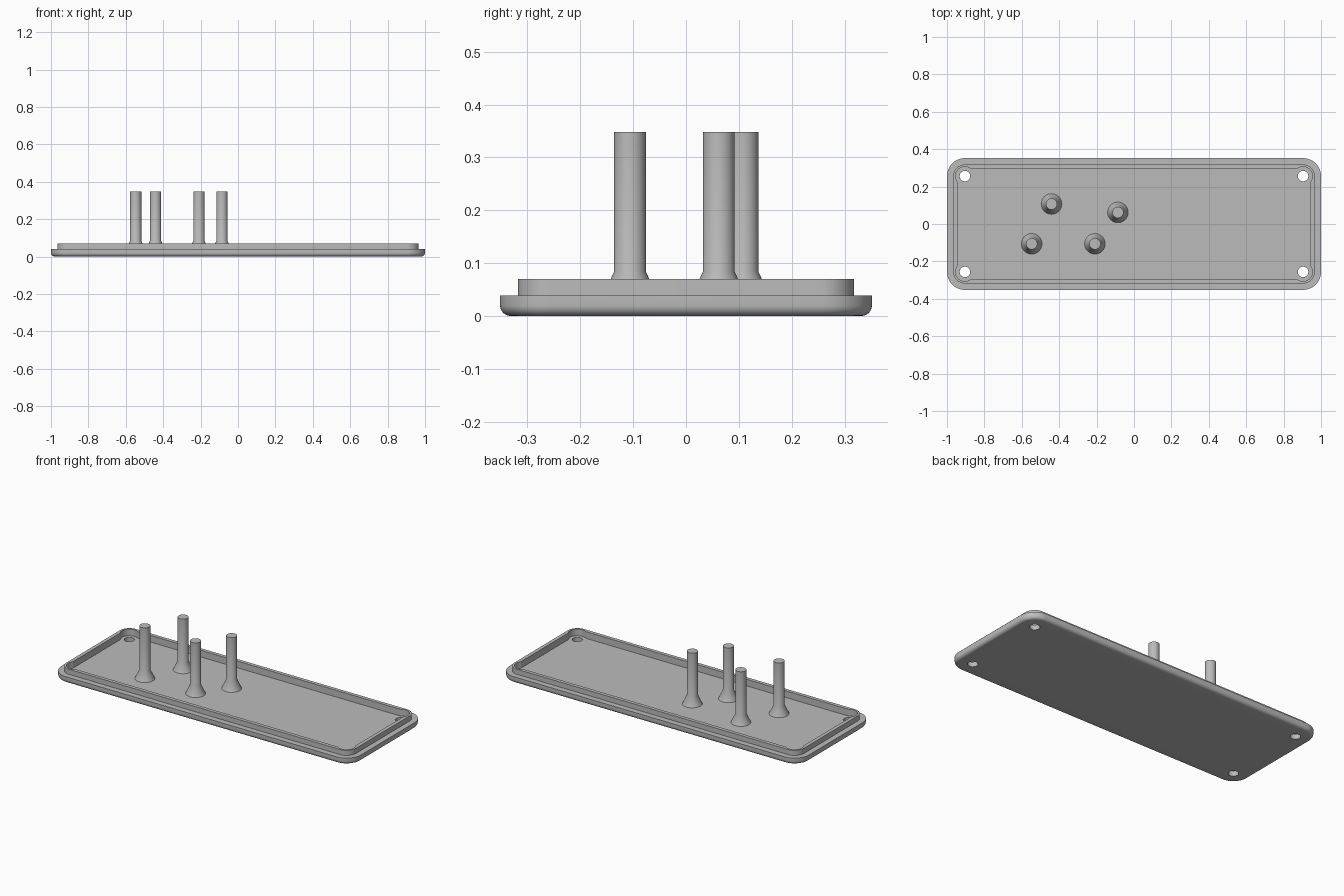
import bpy, bmesh
from math import sin, cos, acos, pi, radians

if "Cube" in bpy.data.objects:
    bpy.data.objects.remove(bpy.data.objects["Cube"], do_unlink=True)

grey = bpy.data.materials.new("plain grey")
grey.use_nodes = True
grey.diffuse_color = (0.5, 0.5, 0.5, 1)
grey.node_tree.nodes["Principled BSDF"].inputs["Base Color"].default_value = (0.5, 0.5, 0.5, 1)

# Screw holes sit at the shared centre of every rounded corner
HOLE_X, HOLE_Y, HOLE_R = 0.904, 0.256, 0.028
FLOOR, FLANGE, LIP_TOP, POST_TOP = 0.03, 0.039, 0.07, 0.348
ARC = 16


def outline(offset, radius=None):
    """Rounded rectangle; a radius above the offset bulges the corners outward."""
    radius = radius or offset
    extra = acos(offset / radius)
    points = []
    for k, (sx, sy) in enumerate([(1, 1), (-1, 1), (-1, -1), (1, -1)]):
        for i in range(ARC + 1):
            a = k * pi / 2 - extra + (pi / 2 + 2 * extra) * i / ARC
            points.append((sx * HOLE_X + radius * cos(a), sy * HOLE_Y + radius * sin(a)))
    return points


def circle(x, y, r, n=40):
    return [(x + r * cos(2 * pi * i / n), y + r * sin(2 * pi * i / n)) for i in range(n)]


def loft(bm, sections):
    """Skin a stack of (outline, height) sections and cap both ends."""
    rings = [[bm.verts.new((x, y, z)) for x, y in pts] for pts, z in sections]
    for a, b in zip(rings, rings[1:]):
        n = len(a)
        for i in range(n):
            j = (i + 1) % n
            bm.faces.new((a[i], a[j], b[j], b[i]))
    bm.faces.new(rings[0][::-1])
    bm.faces.new(rings[-1])


def make(name, bm):
    bmesh.ops.recalc_face_normals(bm, faces=bm.faces)
    mesh = bpy.data.meshes.new(name)
    bm.to_mesh(mesh)
    bm.free()
    ob = bpy.data.objects.new(name, mesh)
    mesh.materials.append(grey)
    bpy.context.collection.objects.link(ob)
    return ob


def activate(ob):
    bpy.ops.object.select_all(action='DESELECT')
    ob.select_set(True)
    bpy.context.view_layer.objects.active = ob


def smooth(ob):
    activate(ob)
    bpy.ops.object.shade_smooth_by_angle(angle=radians(25))


# Cover plate: filleted underside, flange, raised lip and sunken floor
FILLET, EDGE = 0.02, 0.096
sections = []
for i in range(7):
    a = pi / 2 * i / 6
    sections.append((outline(EDGE - FILLET + FILLET * sin(a)), FILLET - FILLET * cos(a)))
sections += [
    (outline(EDGE), FLANGE),
    (outline(0.062), FLANGE),
    (outline(0.062), LIP_TOP),
    (outline(0.040, 0.050), LIP_TOP),
    (outline(0.040, 0.050), FLOOR),
]
bm = bmesh.new()
loft(bm, sections)
plate = make("cover_plate", bm)

# Four screw holes through the corners
bm = bmesh.new()
for sx in (-1, 1):
    for sy in (-1, 1):
        ring = circle(sx * HOLE_X, sy * HOLE_Y, HOLE_R)
        loft(bm, [(ring, -0.1), (ring, 0.1)])
cutter = make("hole_cutter", bm)
cutter.hide_render = True
cut = plate.modifiers.new("screw holes", 'BOOLEAN')
cut.operation = 'DIFFERENCE'
cut.solver = 'EXACT'
cut.object = cutter
activate(plate)
bpy.ops.object.modifier_apply(modifier=cut.name)
bpy.data.objects.remove(cutter, do_unlink=True)
smooth(plate)

# Support posts with flared feet
posts = {
    "front_right_post": (-0.547, -0.106),
    "front_left_post": (-0.209, -0.106),
    "back_right_post": (-0.441, 0.107),
    "back_left_post": (-0.086, 0.062),
}
for name, (x, y) in posts.items():
    bm = bmesh.new()
    loft(bm, [(circle(x, y, r), z) for r, z in
              ((0.055, FLOOR), (0.030, 0.084), (0.030, POST_TOP))])
    smooth(make(name, bm))
